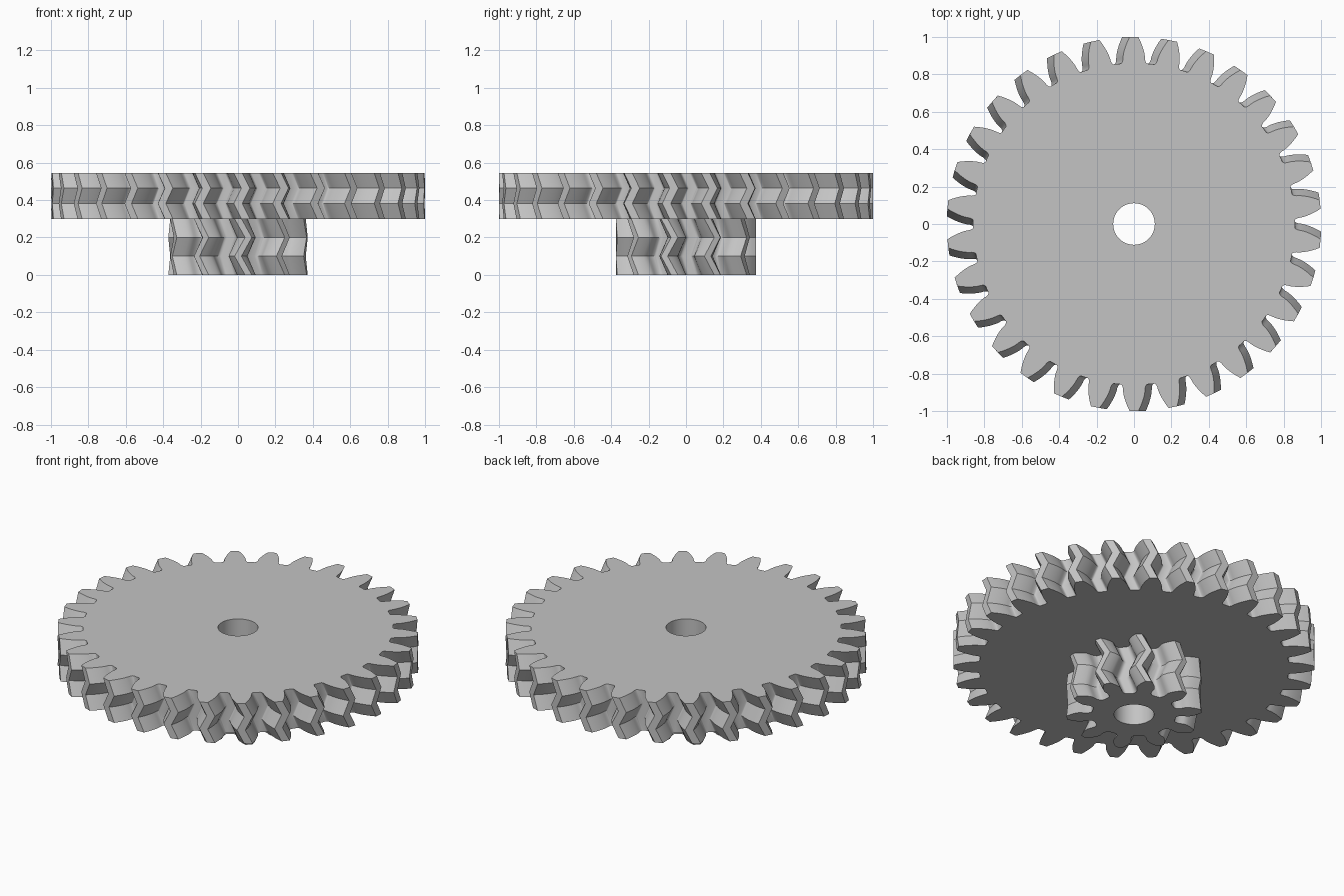
import bpy, bmesh, math

cube = bpy.data.objects.get("Cube")
if cube:
    bpy.data.objects.remove(cube, do_unlink=True)

MODULE = 2 / 32
PRESSURE = math.radians(20)
HELIX = math.radians(25)
BORE = 0.111
BORE_SIDES = 60
STEPS = 12

gray = bpy.data.materials.new("plain gray")
gray.use_nodes = True
color = (0.55, 0.55, 0.55, 1)
gray.diffuse_color = color
gray.node_tree.nodes["Principled BSDF"].inputs["Base Color"].default_value = color


def involute(a):
    return math.tan(a) - a


def half_tooth_angle(rho, teeth):
    """Half width of a tooth at radius rho: involute flank with a rolled root fillet."""
    pitch_r = MODULE * teeth / 2
    root = pitch_r - 1.25 * MODULE
    base = pitch_r * math.cos(PRESSURE)
    rack_tip = MODULE * (math.pi / 4 - 1.25 * math.tan(PRESSURE))
    u = math.sqrt(max(rho * rho - root * root, 0))
    space = math.atan2(u, root) - (u - rack_tip) / pitch_r
    half = math.pi / teeth - space
    if rho >= base:
        flank = (math.pi / (2 * teeth) + involute(PRESSURE)
                 - involute(math.acos(base / rho)))
        half = min(half, flank)
    return half


def zigzag_gear(name, teeth, z_low, z_high):
    pitch_r = MODULE * teeth / 2
    root, tip = pitch_r - 1.25 * MODULE, pitch_r + MODULE
    band = (z_high - z_low) / 3
    twist = band * math.tan(HELIX) / pitch_r
    radii = [root + (tip - root) * (i / STEPS) ** 1.7 for i in range(STEPS + 1)]
    flank = [(r, half_tooth_angle(r, teeth)) for r in radii]
    tooth = [(r, -a) for r, a in flank] + [(r, a) for r, a in reversed(flank)]
    n = len(tooth)
    bm = bmesh.new()

    # Tooth outline at four heights, turned back and forth
    rings = []
    for level in range(4):
        turn = math.pi / 2 + (twist if level % 2 == 0 else 0)
        ring = []
        for i in range(teeth):
            for r, a in tooth:
                t = turn + a + i * math.tau / teeth
                ring.append(bm.verts.new((r * math.cos(t), r * math.sin(t),
                                          z_low + level * band)))
        rings.append(ring)
    total = len(rings[0])
    for low, high in zip(rings, rings[1:]):
        for i in range(total):
            j = (i + 1) % total
            bm.faces.new((low[i], low[j], high[j], high[i]))

    # Bore wall
    start = math.pi / 2 - math.pi / 2 / teeth
    bores = []
    for z in (z_low, z_high):
        bores.append([bm.verts.new((BORE * math.cos(start + k * math.tau / BORE_SIDES),
                                    BORE * math.sin(start + k * math.tau / BORE_SIDES), z))
                      for k in range(BORE_SIDES)])
    for k in range(BORE_SIDES):
        j = (k + 1) % BORE_SIDES
        bm.faces.new((bores[0][j], bores[0][k], bores[1][k], bores[1][j]))

    # End faces: one polygon per tooth, and a disc out to the tooth roots
    per_edge = BORE_SIDES // (2 * teeth)
    for ring, bore in ((rings[0], bores[0]), (rings[3], bores[1])):
        roots = []
        for i in range(teeth):
            bm.faces.new(ring[i * n:(i + 1) * n])
            roots += [ring[i * n], ring[(i + 1) * n - 1]]
        for e in range(2 * teeth):
            arc = [bore[(e * per_edge + k) % BORE_SIDES] for k in range(per_edge + 1)]
            bm.faces.new([roots[e], roots[(e + 1) % len(roots)]] + arc[::-1])

    bmesh.ops.recalc_face_normals(bm, faces=bm.faces)
    mesh = bpy.data.meshes.new(name)
    bm.to_mesh(mesh)
    bm.free()
    mesh.materials.append(gray)
    obj = bpy.data.objects.new(name, mesh)
    bpy.context.collection.objects.link(obj)
    bpy.ops.object.select_all(action='DESELECT')
    obj.select_set(True)
    bpy.context.view_layer.objects.active = obj
    bpy.ops.object.shade_smooth_by_angle(angle=math.radians(30))
    return obj


zigzag_gear("small_gear", 10, 0, 0.3)
zigzag_gear("large_gear", 30, 0.3, 0.545)
